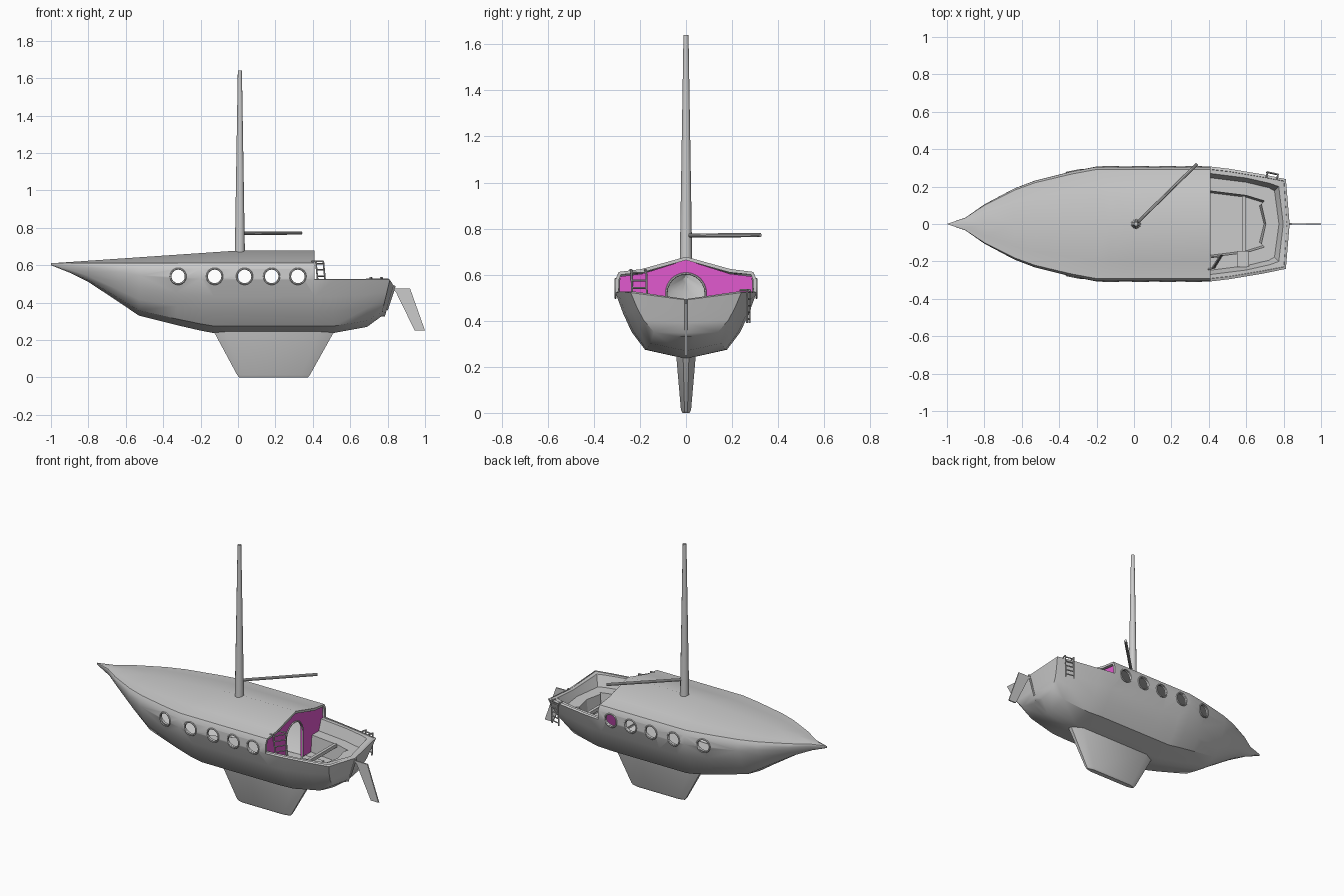
import bpy, bmesh
from math import sin, cos, pi, radians
from mathutils import Vector, Matrix

if "Cube" in bpy.data.objects:
    bpy.data.objects.remove(bpy.data.objects["Cube"])


def finish(bm, name, angle=35, mat=None):
    me = bpy.data.meshes.new(name)
    bm.to_mesh(me)
    bm.free()
    ob = bpy.data.objects.new(name, me)
    bpy.context.collection.objects.link(ob)
    if mat:
        me.materials.append(mat)
    smooth(ob, angle)
    return ob


def smooth(ob, angle=35):
    bpy.ops.object.select_all(action='DESELECT')
    ob.select_set(True)
    bpy.context.view_layer.objects.active = ob
    bpy.ops.object.shade_smooth_by_angle(angle=radians(angle))


def add_tube(bm, p, q, r1, r2, sides=8):
    p, q = Vector(p), Vector(q)
    d = q - p
    m = Matrix.Translation((p + q) / 2) @ d.to_track_quat('Z', 'Y').to_matrix().to_4x4()
    bmesh.ops.create_cone(bm, cap_ends=True, segments=sides, radius1=r1, radius2=r2,
                          depth=d.length, matrix=m)


def tubes(name, items, sides=8):
    bm = bmesh.new()
    for it in items:
        add_tube(bm, *it, sides=sides)
    return finish(bm, name)


def box(name, lo, hi):
    lo, hi = Vector(lo), Vector(hi)
    bm = bmesh.new()
    bmesh.ops.create_cube(bm, size=1, matrix=Matrix.Translation((lo + hi) / 2)
                          @ Matrix.Diagonal((*(hi - lo), 1)))
    return finish(bm, name)


def slab(name, pts, offset, mat=None):
    """Extrude a flat outline by an offset vector."""
    bm = bmesh.new()
    f = bm.faces.new([bm.verts.new(p) for p in pts])
    ext = bmesh.ops.extrude_face_region(bm, geom=[f], use_keep_orig=True)
    bmesh.ops.translate(bm, vec=offset, verts=[v for v in ext['geom'] if isinstance(v, bmesh.types.BMVert)])
    bmesh.ops.recalc_face_normals(bm, faces=bm.faces)
    return finish(bm, name, mat=mat)


def loft(rows, cap=False):
    """Bridge rows of points; shorter rows bridge only as far as they reach."""
    bm = bmesh.new()
    vs = [[bm.verts.new(p) for p in r] for r in rows]
    for a, b in zip(vs, vs[1:]):
        for j in range(min(len(a), len(b)) - 1):
            bm.faces.new((a[j], b[j], b[j + 1], a[j + 1]))
    if cap:
        bm.faces.new(vs[-1])
    return bm


# Hull and deck: half sections lofted along x, then mirrored
stations = [(-1, 0, .6), (-.9, .035, .56), (-.8, .105, .51), (-.64, .19, .405), (-.53, .232, .33),
            (-.33, .282, .28), (-.2, .307, .25), (-.13, .307, .237), (0, .307, .237), (.41, .307, .237),
            (.51, .295, .237), (.69, .265, .27), (.765, .24, .325), (.785, 0, .325)]
levels = [(0, 0), (.16, .03), (.58, .13), (.77, .40), (.89, .68), (1, 1)]
rows = []
for i, (x, w, zb) in enumerate(stations):
    zs = zb + .765 * (.612 - zb) if x <= .41 else .522
    if i == len(stations) - 1:
        zs = .49
    rake = .047 if x > .7 else 0
    row = [(x + rake * g, w * f, zb + (zs - zb) * g) for f, g in levels]
    if x <= .41:
        ridge = .61 + .068 * min(1, x + 1)
        row += [(x, w * .995, zs + .65 * (.612 - zs)), (x, w * .95, .612),
                (x, w * .63, .612 + .18 * (ridge - .61)), (x, 0, ridge)]
    rows.append(row)
bm = loft(rows)
bmesh.ops.mirror(bm, geom=bm.verts[:] + bm.edges[:] + bm.faces[:], axis='Y', merge_dist=-1)
bmesh.ops.remove_doubles(bm, verts=bm.verts, dist=.0005)
bmesh.ops.dissolve_degenerate(bm, edges=bm.edges, dist=.0002)
bmesh.ops.recalc_face_normals(bm, faces=bm.faces)
side = max(bm.faces, key=lambda f: f.calc_center_median().y)
if side.normal.y < 0:
    bmesh.ops.reverse_faces(bm, faces=bm.faces)
hull = finish(bm, "hull")
sol = hull.modifiers.new("shell", 'SOLIDIFY')
sol.thickness, sol.offset, sol.thickness_clamp = .015, -1, 1

# Portholes cut through both sides, with raised rims
ports = [(-.32, .284), (-.125, .307), (.035, .307), (.18, .307), (.32, .307)]
bm = bmesh.new()
for x, w in ports:
    add_tube(bm, (x, -.5, .54), (x, .5, .54), .039, .039, 24)
cutter = finish(bm, "porthole_cutter")
cutter.hide_render = True
cut = hull.modifiers.new("portholes", 'BOOLEAN')
cut.object, cut.operation, cut.solver = cutter, 'DIFFERENCE', 'EXACT'
bpy.context.view_layer.objects.active = hull
for m in ("shell", "portholes"):
    bpy.ops.object.modifier_apply(modifier=m)
bpy.data.objects.remove(cutter)
smooth(hull)
for x, w in ports:
    for s in (-1, 1):
        bpy.ops.mesh.primitive_torus_add(major_segments=24, minor_segments=6, major_radius=.041,
                                         minor_radius=.005, location=(x, s * (w - .001), .54),
                                         rotation=(pi / 2, 0, -s * .2 if x < -.3 else 0))
        rim = bpy.context.object
        rim.name = "porthole_rim"
        if x < -.3:
            rim.rotation_euler = (pi / 2, 0, s * .19)
        smooth(rim)

# Fin keel
keel_rows = []
for z, x0, x1, w in ((.255, -.135, .52, .043), (.012, -.004, .384, .022), (0, .006, .374, .015)):
    half = [(x0, w * .3), (x0 + (x1 - x0) * .1, w), (x1 - (x1 - x0) * .12, w), (x1, w * .3)]
    ring = half + [(x, -y) for x, y in reversed(half)]
    keel_rows.append([(x, y, z) for x, y in ring + ring[:1]])
bm = loft(keel_rows, cap=True)
bmesh.ops.remove_doubles(bm, verts=bm.verts, dist=.0005)
bmesh.ops.recalc_face_normals(bm, faces=bm.faces)
finish(bm, "keel")

# Cockpit liner: rim, bench and well as inset rings
outline = [(.40, .303, 0, 1), (.6, .278, .0, 1), (.74, .249, .35, 1), (.806, .232, 1, 1), (.83, 0, 1, 0)]
liner = []
for d, z in ((.004, .523), (.032, .523), (.055, .455), (.125, .455), (.135, .35)):
    half = [(x - nx * d, y - ny * d, z - (.03 if y == 0 and z > .5 else 0)) for x, y, nx, ny in outline]
    liner.append(half + [(x, -y, zz) for x, y, zz in reversed(half[:-1])])
bm = loft(liner, cap=True)
bmesh.ops.recalc_face_normals(bm, faces=bm.faces)
finish(bm, "cockpit_liner", 25)

# Cockpit fittings
box("floor_hatch", (.41, -.1, .35), (.54, .1, .358))
box("thwart", (.578, -.15, .44), (.597, .15, .462))
box("bench_locker", (.55, -.23, .45), (.615, -.145, .475))

# Magenta bulkhead with an arched doorway
pink = bpy.data.materials.new("magenta")
pink.diffuse_color = (.75, .1, .62, 1)
pink.use_nodes = True
pink.node_tree.nodes["Principled BSDF"].inputs["Base Color"].default_value = pink.diffuse_color
arch = [(.085, .35)] + [(.085 * cos(a * pi / 12), .52 + .085 * sin(a * pi / 12)) for a in range(13)] + [(-.085, .35)]
right = [(.19, .35), (.235, .40), (.29, .52), (.287, .592), (.19, .604), (0, .664)]
left = [(-y, z) for y, z in reversed(right[:-1])]
slab("bulkhead", [(.385, y, z) for y, z in right + left + arch[::-1]], (.014, 0, 0), pink)
tubes("door_frame", [((.4, *a), (.4, *b), .005, .005) for a, b in zip(arch, arch[1:])], 6)

# Cabin sole
sole = [(-.3, .08), (-.1, .16), (.39, .18)]
slab("cabin_sole", [(x, y, .3) for x, y in sole] + [(x, -y, .3) for x, y in reversed(sole)], (0, 0, .008))

# Mast and boom
tubes("mast", [((.01, 0, .66), (.01, 0, 1.64), .027, .011)], 12)
tubes("boom", [((.015, .005, .77), (.338, .322, .772), .009, .009)], 10)

# Rudder
slab("rudder", [(x, -.004, z) for x, z in ((.825, .475), (.92, .475), (1, .25), (.945, .25), (.845, .455))],
     (0, .008, 0))
tubes("rudder_post", [((.795, 0, .36), (.838, 0, .49), .006, .006)])


# Ladders
def ladder(name, low, high, half, rungs):
    low, high, half = Vector(low), Vector(high), Vector(half)
    items = [(low + s * half, high + s * half, .0045, .0045) for s in (-1, 1)]
    for k in range(rungs):
        c = low.lerp(high, (k + .6) / rungs)
        items.append((c - half, c + half, .004, .004))
    return items


tubes("cabin_ladder", ladder("cabin", (.452, -.2, .455), (.436, -.205, .622), (.02, .032, 0), 5)
      + [((.436 + s * .02, -.205 + s * .032, .62), (.40 + s * .006, -.21 + s * .032, .62), .0045, .0045)
         for s in (-1, 1)])
tubes("boarding_ladder", ladder("boarding", (.738, .27, .39), (.742, .272, .535), (.028, -.006, 0), 5)
      + [((.742 + s * .028, .272 - s * .006, .533), (.735 + s * .028, .24 - s * .006, .533), .0045, .0045)
         for s in (-1, 1)])
